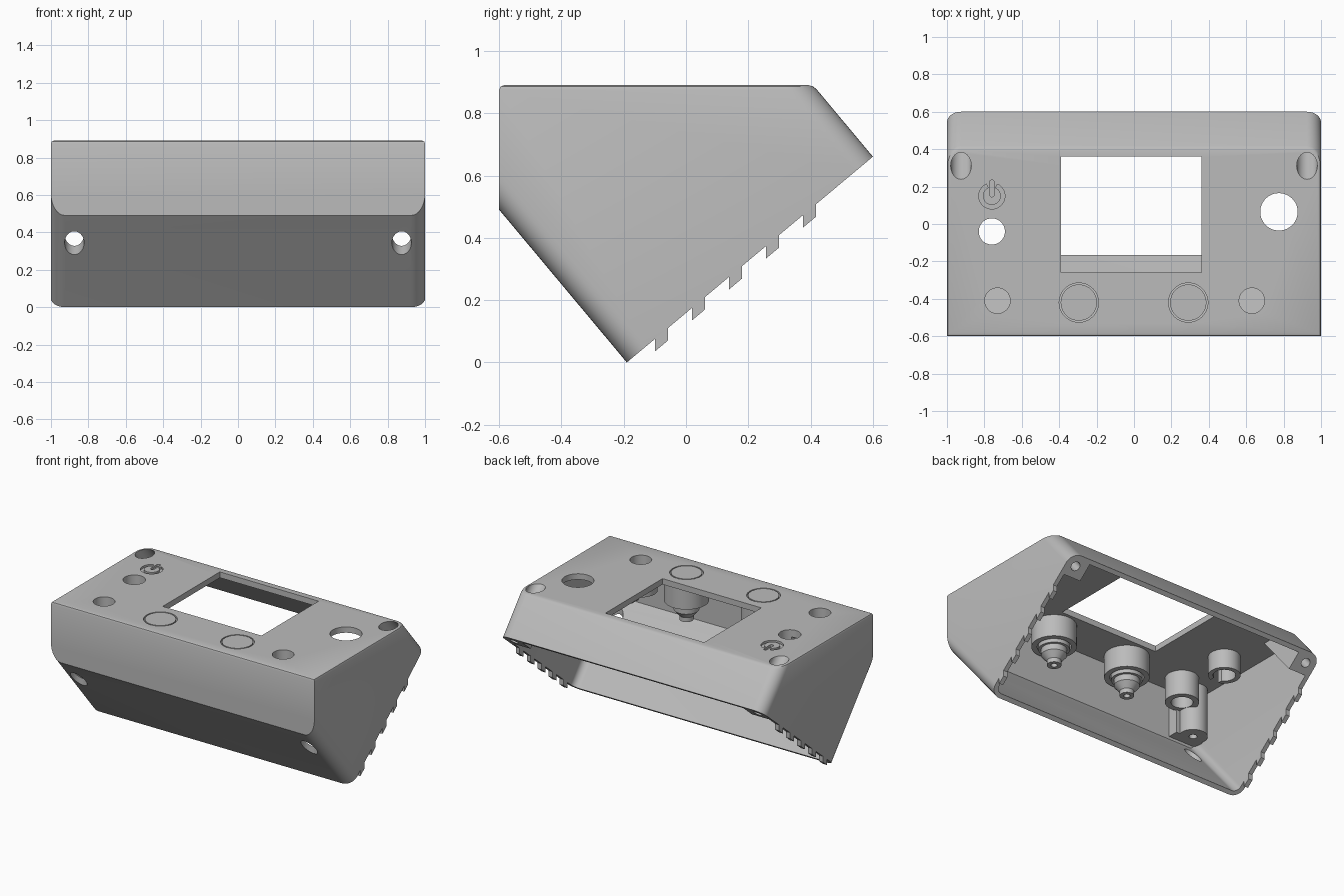
import bpy, bmesh
from math import cos, sin, pi, radians
from mathutils import Matrix, Vector

if "Cube" in bpy.data.objects:
    bpy.data.objects.remove(bpy.data.objects["Cube"])

grey = bpy.data.materials.new("plain grey")
grey.use_nodes = True
grey.diffuse_color = (0.5, 0.5, 0.5, 1)
grey.node_tree.nodes["Principled BSDF"].inputs["Base Color"].default_value = (0.5, 0.5, 0.5, 1)

TOP, FRONT, WALL, LENGTH = 0.89, -0.6, 0.03, 1.03
TILT = radians(39.9)
# Frame of the slanted open base: x across, y up the slope, z into the case
BASE = Matrix.Translation((0, -0.19, 0)) @ Matrix.Rotation(TILT, 4, 'X')
# Profile (y, z) extruded along x
SIDE = Matrix(((0, 0, 1), (1, 0, 0), (0, 1, 0))).to_4x4()
UP = Matrix.Identity(4)


def add_prism(bm, points, low, high, frame=UP):
    lower = [bm.verts.new(frame @ Vector((a, b, low))) for a, b in points]
    upper = [bm.verts.new(frame @ Vector((a, b, high))) for a, b in points]
    bm.faces.new(lower)
    bm.faces.new(upper)
    n = len(points)
    for i in range(n):
        j = (i + 1) % n
        bm.faces.new((lower[i], lower[j], upper[j], upper[i]))


def finish(name, bm):
    bmesh.ops.recalc_face_normals(bm, faces=bm.faces)
    mesh = bpy.data.meshes.new(name)
    bm.to_mesh(mesh)
    bm.free()
    mesh.materials.append(grey)
    ob = bpy.data.objects.new(name, mesh)
    bpy.context.scene.collection.objects.link(ob)
    return ob


def prism(name, points, low, high, frame=UP):
    bm = bmesh.new()
    add_prism(bm, points, low, high, frame)
    return finish(name, bm)


def arc(x, y, r, start=0, end=2 * pi, steps=48):
    return [(x + r * cos(start + (end - start) * i / steps),
             y + r * sin(start + (end - start) * i / steps)) for i in range(steps + 1)]


def circle(x, y, r):
    return arc(x, y, r)[:-1]


def rect(x0, x1, y0, y1):
    return [(x0, y0), (x1, y0), (x1, y1), (x0, y1)]


def rounded(x0, x1, y0, y1, r):
    centres = [(x1 - r, y1 - r), (x0 + r, y1 - r), (x0 + r, y0 + r), (x1 - r, y0 + r)]
    return [p for i, (x, y) in enumerate(centres)
            for p in arc(x, y, r, i * pi / 2, (i + 1) * pi / 2, 8)]


def cut(target, tool):
    mod = target.modifiers.new("cut", 'BOOLEAN')
    mod.operation, mod.solver, mod.object = 'DIFFERENCE', 'EXACT', tool
    bpy.context.view_layer.update()
    graph = bpy.context.evaluated_depsgraph_get()
    mesh = bpy.data.meshes.new_from_object(target.evaluated_get(graph))
    target.modifiers.clear()
    target.data = mesh
    bpy.data.objects.remove(tool)


def smooth(ob):
    bpy.ops.object.select_all(action='DESELECT')
    ob.select_set(True)
    bpy.context.view_layer.objects.active = ob
    bpy.ops.object.shade_smooth_by_angle(angle=radians(30))


def wedge(name, inset, low, top, front, bevel):
    """Rounded box on the slanted base, sliced by a level top and an upright front."""
    bm = bmesh.new()
    add_prism(bm, rounded(inset - 1, 1 - inset, inset, LENGTH - inset, 0.075 - inset),
              low, 1.6, BASE)
    bmesh.ops.recalc_face_normals(bm, faces=bm.faces)
    for point, normal in (((0, 0, top), (0, 0, 1)), ((0, front, 0), (0, -1, 0))):
        bmesh.ops.bisect_plane(bm, geom=bm.verts[:] + bm.edges[:] + bm.faces[:],
                               plane_co=point, plane_no=normal, clear_outer=True)
        bmesh.ops.holes_fill(bm, edges=[e for e in bm.edges if e.is_boundary], sides=0)
    if bevel:
        rim = [e for e in bm.edges if all(abs(v.co.z - top) < 1e-4 for v in e.verts)]
        bmesh.ops.bevel(bm, geom=rim, offset=bevel, segments=2, profile=0.5, affect='EDGES')
    return finish(name, bm)


case = wedge("case_shell", 0, 0, TOP, FRONT, 0.015)
cavity = wedge("cavity", WALL, -0.1, TOP - 0.04, FRONT + WALL, 0)

# Solid bosses are carved out of the cavity, so they stay joined to the case
for s in (-1, 1):
    cut(cavity, prism("corner_boss", rect(*sorted((s * 0.84, s * 1.1)), 0.88, 1.2), 0, 1, BASE))
    cut(cavity, prism("screw_pillar", circle(s * 0.875, -0.477, 0.09), 0.52, 1))
    cut(cavity, prism("pillar_rib", rect(*sorted((s * 0.76, s * 1.1)), -0.7, -0.5), 0.52, 1))
for x, y, r, low in ((-0.295, -0.42, 0.14, 0.7), (0.29, -0.42, 0.14, 0.7),
                     (-0.73, -0.41, 0.105, 0.68), (0.63, -0.41, 0.105, 0.68),
                     (-0.76, -0.04, 0.1, 0.72)):
    cut(cavity, prism("tube", circle(x, y, r), low, 1))
cut(case, cavity)

# Screen window and round panel openings
cut(case, prism("window", rect(-0.39, 0.36, -0.26, 0.36), 0.8, 1))
for x, y, r in ((-0.76, -0.04, 0.07), (0.775, 0.065, 0.1), (-0.73, -0.41, 0.068),
                (0.63, -0.41, 0.068), (-0.295, -0.42, 0.105), (0.29, -0.42, 0.105)):
    cut(case, prism("opening", circle(x, y, r), 0.6, 1))
cut(case, prism("tube_slot", rect(-0.79, -0.73, -0.2, -0.08), 0.6, 0.84))

# Screw holes: rear ones square to the base, front ones upright
for s in (-1, 1):
    cut(case, prism("counterbore", circle(s * 0.925, 0.955, 0.055), 0.1, 1, BASE))
    cut(case, prism("rear_hole", circle(s * 0.925, 0.955, 0.03), -0.2, 0.2, BASE))
    cut(case, prism("access_hole", circle(s * 0.875, -0.477, 0.052), 0.1, 0.5))
    cut(case, prism("pillar_hole", circle(s * 0.875, -0.477, 0.025), 0.5, 0.75))

# Engraved on-off mark
gap = radians(25)
a0, a1 = pi / 2 + gap, 5 * pi / 2 - gap
ring = arc(-0.76, 0.15, 0.07, a0, a1, 32) + arc(-0.76, 0.15, 0.048, a1, a0, 32)
cut(case, prism("mark_ring", ring, 0.875, 1))
cut(case, prism("mark_bar", rounded(-0.772, -0.748, 0.145, 0.235, 0.0119), 0.875, 1))
smooth(case)

# Push buttons with stepped, tapering stems
for name, x in (("right_button", -0.295), ("left_button", 0.29)):
    bm = bmesh.new()
    profile = [(0, TOP), (0.097, TOP), (0.097, 0.68), (0.08, 0.68), (0.08, 0.64),
               (0.045, 0.6), (0.045, 0.57), (0.02, 0.57), (0.02, 0.6), (0, 0.6)]
    verts = [bm.verts.new((x + r, -0.42, z)) for r, z in profile]
    edges = [bm.edges.new(pair) for pair in zip(verts, verts[1:])]
    bmesh.ops.spin(bm, geom=verts + edges, cent=(x, -0.42, 0), axis=(0, 0, 1),
                   angle=2 * pi, steps=48, use_merge=True)
    bmesh.ops.remove_doubles(bm, verts=bm.verts, dist=1e-4)
    smooth(finish(name, bm))

# Locating teeth below both side walls
bm = bmesh.new()
slope = sin(TILT) / cos(TILT)
for i in range(5):
    y0 = -0.1 + 0.119 * i
    y1 = y0 + 0.042
    z0, z1 = (y0 + 0.19) * slope, (y1 + 0.19) * slope
    tooth = [(y0, z0), (y0, z0 - 0.04), (y1, z1 - 0.04), (y1, z1)]
    for x in (-1, 1 - WALL):
        add_prism(bm, tooth, x, x + WALL, SIDE)
finish("side_teeth", bm)
